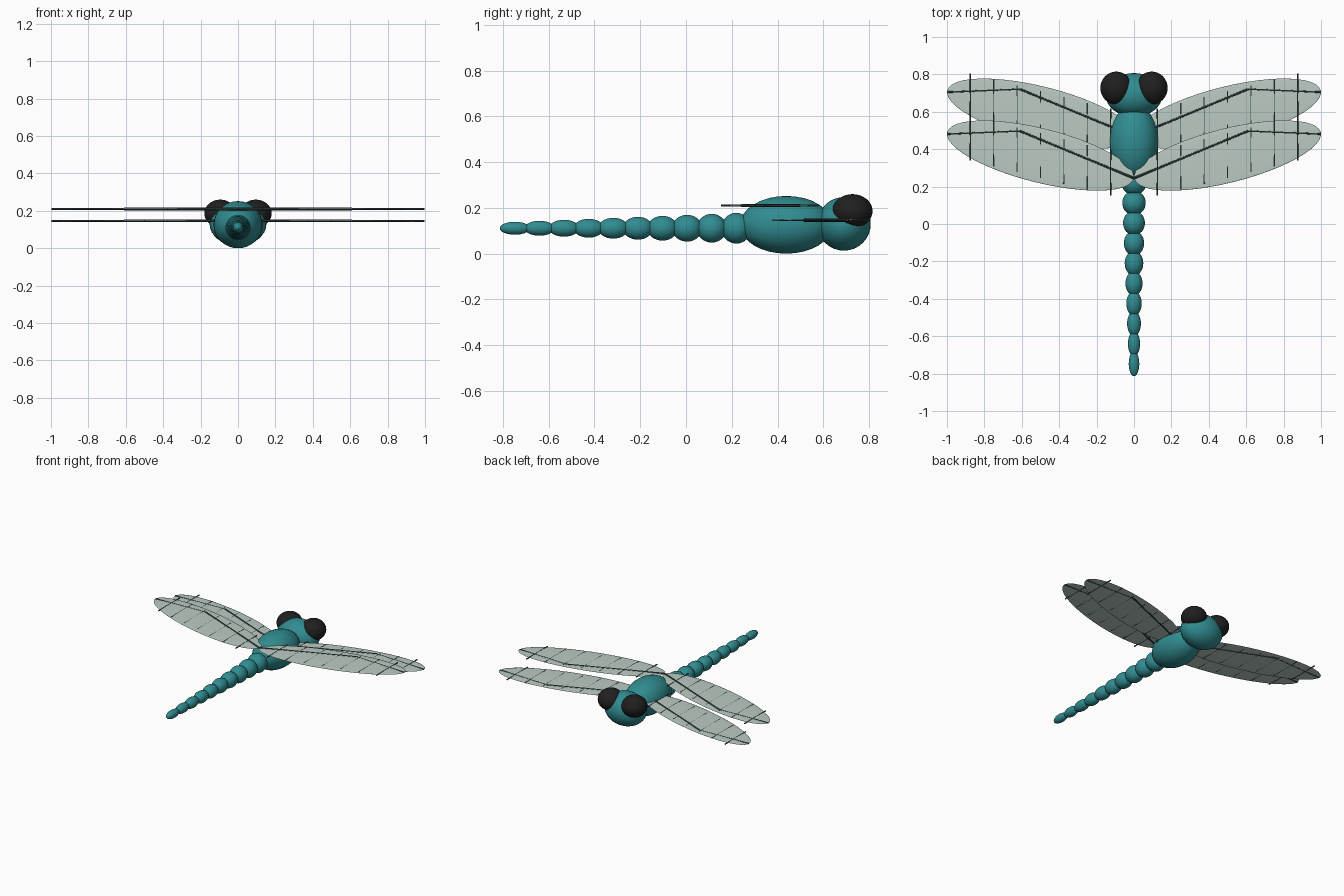
import bpy, math
from mathutils import Vector

if "Cube" in bpy.data.objects:
    bpy.data.objects.remove(bpy.data.objects["Cube"])


def material(name, rgb):
    m = bpy.data.materials.new(name)
    m.diffuse_color = (*rgb, 1)
    m.use_nodes = True
    m.node_tree.nodes["Principled BSDF"].inputs["Base Color"].default_value = m.diffuse_color
    return m


TEAL = material("teal body", (0.030, 0.262, 0.282))
BLACK = material("black eye", (0.014, 0.014, 0.014))
MEMBRANE = material("pale wing membrane", (0.50, 0.60, 0.545))
VEIN = material("dark wing vein", (0.04, 0.08, 0.075))


def finish(name, mat):
    ob = bpy.context.object
    ob.name = name
    ob.data.materials.append(mat)
    bpy.ops.object.shade_smooth_by_angle()
    return ob


def ellipsoid(name, mat, centre, radii, rot=(0, 0, 0), segments=32, rings=16):
    bpy.ops.mesh.primitive_uv_sphere_add(segments=segments, ring_count=rings,
                                         radius=1, location=centre, rotation=rot)
    bpy.context.object.scale = radii
    return finish(name, mat)


def rod(name, mat, start, end, radius):
    a, b = Vector(start), Vector(end)
    bpy.ops.mesh.primitive_cylinder_add(vertices=8, radius=radius, depth=(b - a).length,
                                        location=(a + b) / 2)
    bpy.context.object.rotation_euler = (b - a).to_track_quat('Z', 'Y').to_euler()
    return finish(name, mat)


# Thorax and head
ellipsoid("thorax", TEAL, (0, 0.438, 0.126), (0.131, 0.202, 0.126))
ellipsoid("head", TEAL, (0, 0.69, 0.13), (0.152, 0.117, 0.117))

# Tapering abdomen of ten beads
for i in range(10):
    r = 0.067 - 0.0043 * i
    ellipsoid(f"abdomen_segment_{i + 1}", TEAL, (0, 0.220 - 0.1075 * i, 0.111), (r, 0.066, r))

TILT = math.radians(14)
for side, label in ((1, "right"), (-1, "left")):
    # Compound eye
    ellipsoid(f"{label}_eye", BLACK, (side * 0.095, 0.727, 0.186), (0.085, 0.088, 0.074))

    # Two wings: the hind one sits higher and overlaps the fore one
    for wing, y, z in (("fore", 0.59, 0.146), ("hind", 0.366, 0.21)):
        name = f"{label}_{wing}_wing"
        ellipsoid(name, MEMBRANE, (side * 0.5, y, z), (0.514, 0.145, 0.004),
                  (0, 0, side * TILT), 48, 12)
        # Bent main vein
        root = (0, y - 0.121, z)
        bend = (side * 0.61, y + 0.131, z)
        tip = (side * 0.998, y + 0.115, z)
        rod(name + "_inner_vein", VEIN, root, bend, 0.007)
        rod(name + "_outer_vein", VEIN, bend, tip, 0.005)
        # Cross veins along the wing axis
        for k in range(1, 8):
            x = k / 8
            yc = y + (x - 0.5) * math.tan(TILT)
            rod(f"{name}_cross_vein_{k}", VEIN, (side * x, yc - 0.12, z),
                (side * x, yc + 0.12, z), 0.0042)
